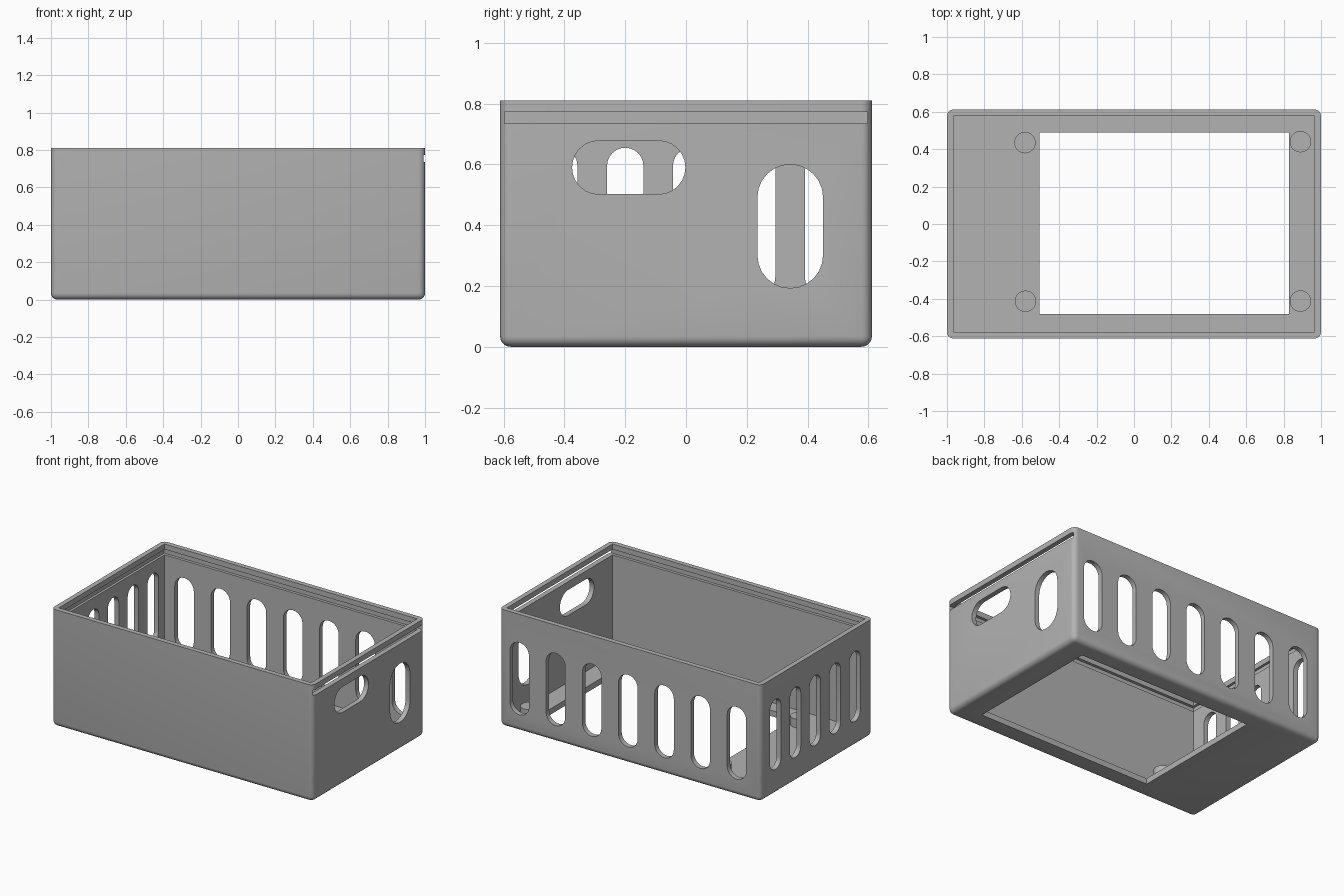
import bpy, bmesh, math
from mathutils import Vector

if "Cube" in bpy.data.objects:
    bpy.data.objects.remove(bpy.data.objects["Cube"])

X, Y, H = 1.0, 0.612, 0.81      # outer half sizes and height
WALL, FLOOR = 0.034, 0.04

grey = bpy.data.materials.new("grey plastic")
grey.diffuse_color = (0.45, 0.45, 0.45, 1)
grey.use_nodes = True
grey.node_tree.nodes["Principled BSDF"].inputs["Base Color"].default_value = grey.diffuse_color


def make_object(name, bm):
    bmesh.ops.recalc_face_normals(bm, faces=bm.faces)
    mesh = bpy.data.meshes.new(name)
    bm.to_mesh(mesh)
    bm.free()
    mesh.materials.append(grey)
    ob = bpy.data.objects.new(name, mesh)
    bpy.context.collection.objects.link(ob)
    return ob


def box(lo, hi):
    bm = bmesh.new()
    bmesh.ops.create_cube(bm, size=1)
    lo, hi = Vector(lo), Vector(hi)
    for v in bm.verts:
        v.co = [l + (c + 0.5) * (h - l) for l, h, c in zip(lo, hi, v.co)]
    return bm


def cut(target, bm):
    cutter = make_object("cutter", bm)
    cutter.hide_render = True
    mod = target.modifiers.new("cut", 'BOOLEAN')
    mod.operation, mod.solver, mod.object = 'DIFFERENCE', 'EXACT', cutter
    bpy.context.view_layer.objects.active = target
    bpy.ops.object.modifier_apply(modifier=mod.name)
    bpy.data.objects.remove(cutter)


def rounded_slot(axis, wall, a0, a1, z0, z1, steps=12):
    """Round-ended prism through the wall at x or y = wall."""
    r = min(a1 - a0, z1 - z0) / 2
    ca, cz = (a0 + a1) / 2, (z0 + z1) / 2
    da, dz = (a1 - a0) / 2 - r, (z1 - z0) / 2 - r
    tall = dz > da
    start = 0 if tall else -math.pi / 2
    outline = []
    for half in (0, 1):
        s = 1 if half == 0 else -1
        for i in range(steps + 1):
            t = start + math.pi * (half + i / steps)
            outline.append((ca + s * da + r * math.cos(t), cz + s * dz + r * math.sin(t)))
    bm = bmesh.new()
    place = (lambda d, a, z: (d, a, z)) if axis == 'x' else (lambda d, a, z: (a, d, z))
    face = bm.faces.new([bm.verts.new(place(wall - 0.1, a, z)) for a, z in outline])
    new = bmesh.ops.extrude_face_region(bm, geom=[face])["geom"]
    shift = (0.2, 0, 0) if axis == 'x' else (0, 0.2, 0)
    bmesh.ops.translate(bm, verts=[g for g in new if isinstance(g, bmesh.types.BMVert)], vec=shift)
    return bm


# Shell with rounded upright and bottom edges, flat rim
bm = box((-X, -Y, 0), (X, Y, H))
edges = [e for e in bm.edges if not all(v.co.z > H - 0.01 for v in e.verts)]
bmesh.ops.bevel(bm, geom=edges, offset=0.035, segments=5, profile=0.5, affect='EDGES')
shell = make_object("box_shell", bm)

# Cavity, floor opening, and lid channel that runs out through the right wall
cut(shell, box((-X + WALL, -Y + WALL, FLOOR), (X - WALL, Y - WALL, H + 0.2)))
cut(shell, box((-0.505, -0.48, -0.1), (0.83, 0.488, 0.2)))
cut(shell, box((-X + 0.017, -0.598, 0.735), (X + 0.1, 0.598, 0.773)))

# Vent slots in the back wall
for i in range(7):
    x = 0.015 + 0.277 * (i - 3)
    cut(shell, rounded_slot('y', Y, x - 0.073, x + 0.073, 0.115, 0.615))

# Vent slots in the left wall
for i in range(5):
    y = 0.017 + 0.217 * (i - 2)
    cut(shell, rounded_slot('x', -X, y - 0.06, y + 0.06, 0.17, 0.655))

# Cable openings in the right wall
cut(shell, rounded_slot('x', X, -0.375, -0.002, 0.502, 0.678))
cut(shell, rounded_slot('x', X, 0.235, 0.451, 0.193, 0.6))

# Mounting pegs on the floor
pegs = []
for i, (x, y) in enumerate([(-0.583, 0.435), (0.89, 0.44), (-0.58, -0.413), (0.89, -0.412)]):
    bm = bmesh.new()
    bmesh.ops.create_cone(bm, cap_ends=True, segments=32, radius1=0.057, radius2=0.057, depth=0.08)
    bmesh.ops.translate(bm, verts=bm.verts, vec=(x, y, 0.06))
    pegs.append(make_object(f"mounting_peg_{i + 1}", bm))

# Smooth the rounded surfaces, keep the corners crisp
for ob in [shell] + pegs:
    bpy.ops.object.select_all(action='DESELECT')
    ob.select_set(True)
    bpy.context.view_layer.objects.active = ob
    bpy.ops.object.shade_smooth_by_angle(angle=math.radians(30))
